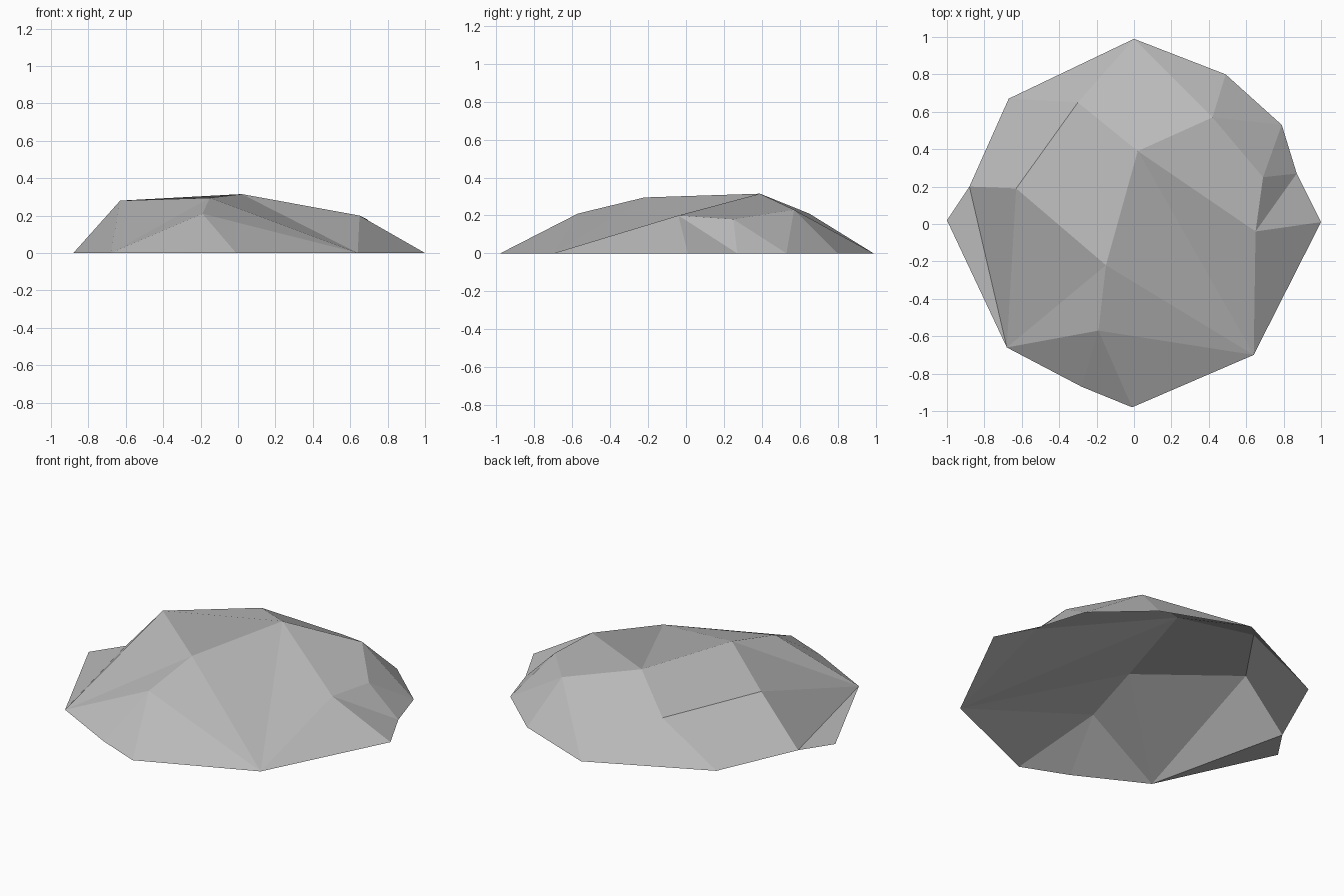
import bpy
import bmesh

# Remove the default cube
cube = bpy.data.objects.get("Cube")
if cube:
    bpy.data.objects.remove(cube, do_unlink=True)

# Stone colour
stone = bpy.data.materials.new("stone_grey")
stone.use_nodes = True
grey = (0.5, 0.5, 0.5, 1.0)
stone.diffuse_color = grey
stone.node_tree.nodes["Principled BSDF"].inputs["Base Color"].default_value = grey

# Ground outline, running round from the back
rim = {
    "A": (0, 0.99), "B": (-0.67, 0.67), "C": (-0.88, 0.2), "D": (-1, 0.02),
    "E": (-0.68, -0.66), "F": (-0.28, -0.87), "G": (-0.01, -0.98),
    "H": (0.64, -0.7), "I": (1, 0.01), "J": (0.87, 0.27),
    "K": (0.79, 0.53), "L": (0.49, 0.8),
}

# Raised corners of the rock
peaks = {
    "p": (-0.3, 0.65, 0.21), "q": (-0.63, 0.19, 0.28),
    "r": (-0.15, -0.22, 0.295), "s": (-0.19, -0.57, 0.21),
    "t": (0.02, 0.39, 0.315), "u": (0.42, 0.57, 0.23),
    "v": (0.69, 0.25, 0.18), "w": (0.65, -0.04, 0.2),
}

# Facets, each spelled by the names of its corners
sides = "ABp BCqp CDE CEq EFs FGs GHs HIw IJw JKv KLu LAu"
shoulders = "qEr Esr sHr rHt tHw wJv vKu"
crown = "Aput qrtp tuvw".replace("Aput", "Aptu")

bm = bmesh.new()
corner = {name: bm.verts.new((x, y, 0)) for name, (x, y) in rim.items()}
corner.update({name: bm.verts.new(co) for name, co in peaks.items()})

for facet in " ".join((sides, shoulders, crown)).split():
    face = bm.faces.new([corner[name] for name in facet])
    face.smooth = False
    face.normal_update()
    # The open shell faces upward everywhere
    if face.normal.z < 0:
        face.normal_flip()

# Rock shell, open underneath
mesh = bpy.data.meshes.new("rock_shell")
bm.to_mesh(mesh)
bm.free()
mesh.materials.append(stone)
rock = bpy.data.objects.new("rock_shell", mesh)
bpy.context.collection.objects.link(rock)
